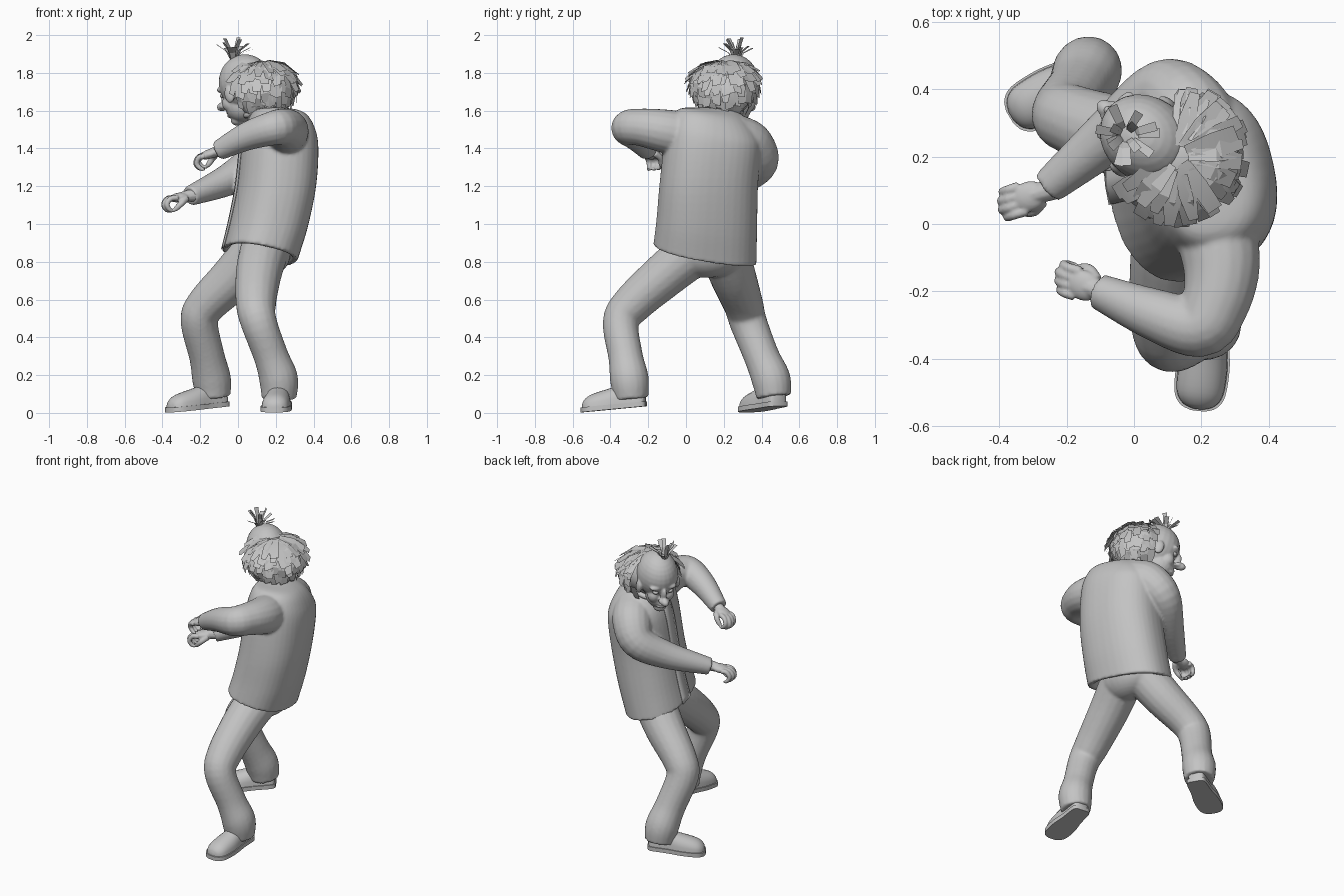
import bpy, bmesh, random
from math import sin, cos, pi, radians, copysign
from mathutils import Vector, Matrix

random.seed(4)
if "Cube" in bpy.data.objects:
    bpy.data.objects.remove(bpy.data.objects["Cube"])

grey = bpy.data.materials.new("plain grey")
grey.use_nodes = True
grey.diffuse_color = (0.55, 0.55, 0.55, 1)
grey.node_tree.nodes["Principled BSDF"].inputs["Base Color"].default_value = grey.diffuse_color


def finish(name, bm, angle=50, voxel=0, thick=0):
    """Turn a bmesh into a named, shaded object."""
    bmesh.ops.recalc_face_normals(bm, faces=bm.faces)
    me = bpy.data.meshes.new(name)
    bm.to_mesh(me)
    bm.free()
    me.materials.append(grey)
    me.shade_smooth()
    me.set_sharp_from_angle(angle=radians(angle))
    ob = bpy.data.objects.new(name, me)
    bpy.context.scene.collection.objects.link(ob)
    if voxel:
        mod = ob.modifiers.new("blend", 'REMESH')
        mod.mode, mod.voxel_size, mod.use_smooth_shade = 'VOXEL', voxel, True
        mod = ob.modifiers.new("soften", 'SMOOTH')
        mod.factor, mod.iterations = 0.5, 4
    if thick:
        mod = ob.modifiers.new("cloth", 'SOLIDIFY')
        mod.thickness = thick


def spline(rows, n=5):
    """Smooth curve through rows of any width."""
    p = [Vector(r) for r in rows]
    p = [2 * p[0] - p[1]] + p + [2 * p[-1] - p[-2]]
    out = []
    for a, b, c, d in zip(p, p[1:], p[2:], p[3:]):
        for i in range(n):
            t = i / n
            out.append(0.5 * (2 * b + (c - a) * t + (2 * a - 5 * b + 4 * c - d) * t ** 2
                              + (3 * b - a - 3 * c + d) * t ** 3))
    return out + [p[-2]]


def loft(bm, rings, closed=True, caps=True):
    vs = [[bm.verts.new(co) for co in ring] for ring in rings]
    count = len(vs[0])
    for r, s in zip(vs, vs[1:]):
        for i in range(count if closed else count - 1):
            j = (i + 1) % count
            bm.faces.new((r[i], r[j], s[j], s[i]))
    if caps:
        bm.faces.new(vs[0])
        bm.faces.new(vs[-1])


def tube(bm, rows, seg=18, n=5):
    """Round limb through rows of x, y, z, radius."""
    path = spline(rows, n)
    normal, rings = Vector((0.31, 0.52, 0.8)), []
    for i, p in enumerate(path):
        t = (path[min(i + 1, len(path) - 1)] - path[max(i - 1, 0)]).xyz.normalized()
        side = t.cross(normal).normalized()
        normal = side.cross(t)
        rings.append([p.xyz + p.w * (cos(a) * side + sin(a) * normal)
                      for a in (2 * pi * k / seg for k in range(seg))])
    loft(bm, rings)


def ball(bm, centre, radii, frame=Matrix()):
    bmesh.ops.create_uvsphere(bm, u_segments=24, v_segments=16, radius=1,
                              matrix=frame @ Matrix.Translation(centre) @ Matrix.Diagonal((*radii, 1)))


# Shirt body: z, centre x, centre y, depth, half width, tilt along x, tilt along y
ahead, across = Vector((-0.97, -0.22, 0)), Vector((-0.22, 0.97, 0))
SIDES = 40
rings = []
for z, cx, cy, rx, ry, tx, ty in spline([
        (0.838, 0.115, 0.10, 0.192, 0.275, -0.2, -0.2),
        (1.0, 0.16, 0.11, 0.202, 0.268, -0.1, -0.08),
        (1.2, 0.2, 0.12, 0.207, 0.262, 0, 0),
        (1.4, 0.217, 0.14, 0.202, 0.257, 0, -0.08),
        (1.5, 0.217, 0.15, 0.182, 0.237, 0, -0.2),
        (1.575, 0.207, 0.15, 0.142, 0.182, 0, -0.2),
        (1.61, 0.17, 0.18, 0.075, 0.09, 0, -0.1)]):
    ring = []
    for k in range(SIDES):
        a = 2 * pi * k / SIDES
        u, v = (copysign(abs(w) ** 0.85, w) for w in (cos(a), sin(a)))
        d = ahead * rx * u + across * ry * v
        ring.append(Vector((cx, cy, z)) + d + Vector((0, 0, tx * d.x + ty * d.y)))
    rings.append(ring)
hem = sum(rings[0], Vector()) / SIDES
inside = [[hem + (p - hem) * k + Vector((0, 0, up)) for p in rings[0]] for k, up in ((0.7, 0.06), (0.88, 0))]
bm = bmesh.new()
loft(bm, inside + rings)
# Left and right sleeves, blended into the shirt
tube(bm, [(0.24, 0.0, 1.47, 0.125), (0.26, -0.13, 1.495, 0.114), (0.24, -0.24, 1.512, 0.1),
          (0.19, -0.305, 1.508, 0.092), (0.05, -0.265, 1.465, 0.076), (-0.105, -0.2, 1.388, 0.053)])
tube(bm, [(0.21, 0.24, 1.46, 0.13), (0.16, 0.34, 1.42, 0.122), (0.085, 0.382, 1.325, 0.105),
          (-0.05, 0.28, 1.235, 0.085), (-0.255, 0.11, 1.148, 0.053)])
finish("shirt", bm, voxel=0.009)

# Overlapping front edge of the shirt
bm = bmesh.new()
loft(bm, [[r[k] + ahead * 0.004 for k in (0, 1, 2)] for r in rings[:-5]], closed=False, caps=False)
finish("shirt_front_flap", bm, thick=0.004)

# Collar around the neck
bm = bmesh.new()
tube(bm, [(0.13 + 0.085 * cos(a), 0.2 + 0.09 * sin(a), 1.595 + 0.02 * cos(a), 0.016)
          for a in (2 * pi * k / 12 for k in range(13))])
finish("collar", bm)

# Trousers: left leg, right leg and seat blended together
bm = bmesh.new()
tube(bm, [(0.14, 0.05, 0.86, 0.13), (0.11, -0.1, 0.74, 0.122), (0.095, -0.28, 0.58, 0.107),
          (0.11, -0.345, 0.48, 0.096), (0.175, -0.32, 0.3, 0.092), (0.215, -0.3, 0.18, 0.103),
          (0.217, -0.29, 0.075, 0.092)])
tube(bm, [(0.1, 0.2, 0.86, 0.13), (-0.02, 0.25, 0.72, 0.122), (-0.17, 0.305, 0.57, 0.105),
          (-0.205, 0.33, 0.48, 0.099), (-0.165, 0.4, 0.3, 0.094), (-0.14, 0.45, 0.18, 0.103),
          (-0.13, 0.465, 0.085, 0.092)])
ball(bm, (0.145, 0.11, 0.85), (0.135, 0.2, 0.135))
finish("trousers", bm, voxel=0.01)


# Shoes: position along the foot, half width, height; the heel is slightly raised
def shoe(side, heel, toe):
    heel, toe = Vector(heel), Vector(toe)
    run = toe - heel
    wide = Vector((-run.y, run.x, 0)).normalized()
    form = spline([(0, 0.03, 0.06), (0.06, 0.052, 0.09), (0.35, 0.06, 0.105), (0.6, 0.073, 0.088),
                   (0.85, 0.07, 0.068), (0.96, 0.048, 0.045), (1, 0.015, 0.02)], 4)
    bm = bmesh.new()
    loft(bm, [[heel + run * t + wide * w * cos(a) + Vector((0, 0, 0.022 + h * abs(sin(a)) ** 0.8))
               for a in (pi * k / 12 for k in range(13))] for t, w, h in form])
    finish(side + "_shoe", bm)
    bm = bmesh.new()
    loft(bm, [[heel + run * (t * 1.03 - 0.015) + wide * s * (w + 0.006) + Vector((0, 0, z))
               for s, z in ((-1, 0), (1, 0), (1, 0.026), (-1, 0.026))] for t, w, h in form])
    finish(side + "_sole", bm, 40)


shoe("left", (0.23, -0.215, 0.035), (0.19, -0.55, 0.003))
shoe("right", (-0.07, 0.495, 0.035), (-0.365, 0.32, 0.003))


# Hands with curled fingers
def hand(name, wrist, along, palm, thumb):
    d = Vector(along).normalized()
    s = d.cross(Vector(palm)).normalized() * thumb
    frame = Matrix((d, s, s.cross(d) * thumb)).transposed().to_4x4()
    frame.translation = wrist
    bm = bmesh.new()
    ball(bm, (0.06, 0, 0), (0.055, 0.045, 0.025), frame)
    paths = [[(-0.04, 0, 0, 0.036), (0.01, 0, 0, 0.032), (0.06, 0, 0, 0.025)],
             [(0.03, 0.025, 0.01, 0.02), (0.065, 0.045, 0.03, 0.017), (0.1, 0.038, 0.055, 0.014),
              (0.115, 0.034, 0.06, 0.006)]]
    for i in range(4):
        y, k = (1.5 - i) * 0.025, (1, 1.06, 1.02, 0.93)[i]
        paths.append([(0.08, y, 0, 0.016), (0.12 * k, y, -0.002, 0.015), (0.145 * k, y, 0.025, 0.014),
                      (0.132 * k, y, 0.057, 0.012), (0.11 * k, y, 0.066, 0.006)])
    for path in paths:
        tube(bm, [(*(frame @ Vector(q[:3])), q[3]) for q in path], 10, 4)
    finish(name, bm, voxel=0.005)


hand("left_hand", (-0.095, -0.2, 1.39), (-0.88, 0.28, -0.3), (0.1, 0.15, -1), -1)
hand("right_hand", (-0.255, 0.1, 1.15), (-0.92, -0.3, -0.15), (0, 0, -1), 1)

# Head, turned to the side and dipped
pitch = radians(15)
fwd = Vector((-0.8 * cos(pitch), 0.6 * cos(pitch), -sin(pitch)))
left = Vector((-0.6, -0.8, 0))
head = Matrix((fwd, left, fwd.cross(left))).transposed().to_4x4()
head.translation = (0.04, 0.25, 1.72)
bm = bmesh.new()
ball(bm, (-0.005, 0, 0.03), (0.148, 0.125, 0.148), head)      # skull
ball(bm, (0.05, 0, -0.085), (0.09, 0.08, 0.085), head)        # jaw
ball(bm, (0.095, 0, -0.15), (0.034, 0.04, 0.03), head)        # chin
ball(bm, (0.172, 0, -0.056), (0.034, 0.025, 0.024), head)     # nose tip
ball(bm, (0.143, 0, -0.02), (0.026, 0.017, 0.045), head)      # nose bridge
for z in (-0.1, -0.12):
    ball(bm, (0.12, 0, z), (0.028, 0.036, 0.011), head)       # lips
for s in (-1, 1):
    ball(bm, (0.09, 0.045 * s, -0.06), (0.042, 0.038, 0.045), head)   # cheeks
    ball(bm, (0.118, 0.045 * s, 0.022), (0.024, 0.04, 0.016), head)   # brows
    ball(bm, (0.158, 0.022 * s, -0.058), (0.02, 0.013, 0.014), head)  # nostrils
    ball(bm, (0.025, 0.122 * s, -0.03), (0.03, 0.016, 0.045), head)   # ears
tube(bm, [(0.17, 0.17, 1.5, 0.08), (0.12, 0.2, 1.58, 0.072), (0.08, 0.225, 1.65, 0.07)])
finish("head", bm, voxel=0.006)
for side, s in (("left", 1), ("right", -1)):
    bm = bmesh.new()
    ball(bm, (0.12, 0.045 * s, -0.01), (0.018, 0.02, 0.013), head)
    finish(side + "_eye", bm)


# Hair: a soft core covered by flat locks
def lock(bm, points, side, widths):
    loft(bm, [[p - side * w / 2, p + side * w / 2] for p, w in zip(points, widths)], closed=False, caps=False)


middle, back = Vector((0.13, 0.205, 1.72)), Vector((0.8, -0.6, 0))
bm = bmesh.new()
ball(bm, middle + back * 0.02, (0.155, 0.155, 0.138))
finish("hair_core", bm)
bm = bmesh.new()
for top, step, count in ((76, 25, 26), (46, 18, 26), (24, 18, 28), (2, 18, 25), (-20, 17, 20)):
    for i in range(count):
        az = radians(-124 + 236 * (i + 0.5) / count + random.uniform(-5, 5))
        out = back * cos(az) + left * sin(az)
        lift, points = random.uniform(-7, 7), []
        for j, flare in enumerate((-0.01, 0.006, 0.01 + random.uniform(0, 0.03))):
            e = radians(top + lift - step * j)
            points.append(middle + out * cos(e) * (0.178 + flare) * (1 + 0.12 * sin(e))
                          + Vector((0, 0, sin(e) * (0.15 + flare * 0.6))))
        side = Vector((-out.y, out.x, random.uniform(-0.4, 0.4))).normalized()
        lock(bm, points, side, (0.04, 0.054, random.uniform(0.025, 0.05)))
finish("hair_locks", bm, 20)

# Tuft on the crown
bm = bmesh.new()
for i in range(14):
    a = 2 * pi * i / 7 + random.uniform(-0.3, 0.3)
    out, lean = Vector((cos(a), sin(a), 0)), random.uniform(0.03, 0.09)
    base = Vector((-0.025, 0.265, 1.865)) + out * 0.012
    rise = 0.152 - 0.85 * lean + random.uniform(-0.02, 0.01)
    points = [base, base + out * lean * 0.35 + Vector((0, 0, rise * 0.6)), base + out * lean + Vector((0, 0, rise))]
    lock(bm, points, Vector((-out.y, out.x, 0)), (0.016, 0.024, 0.028))
finish("crown_tuft", bm, 20)
